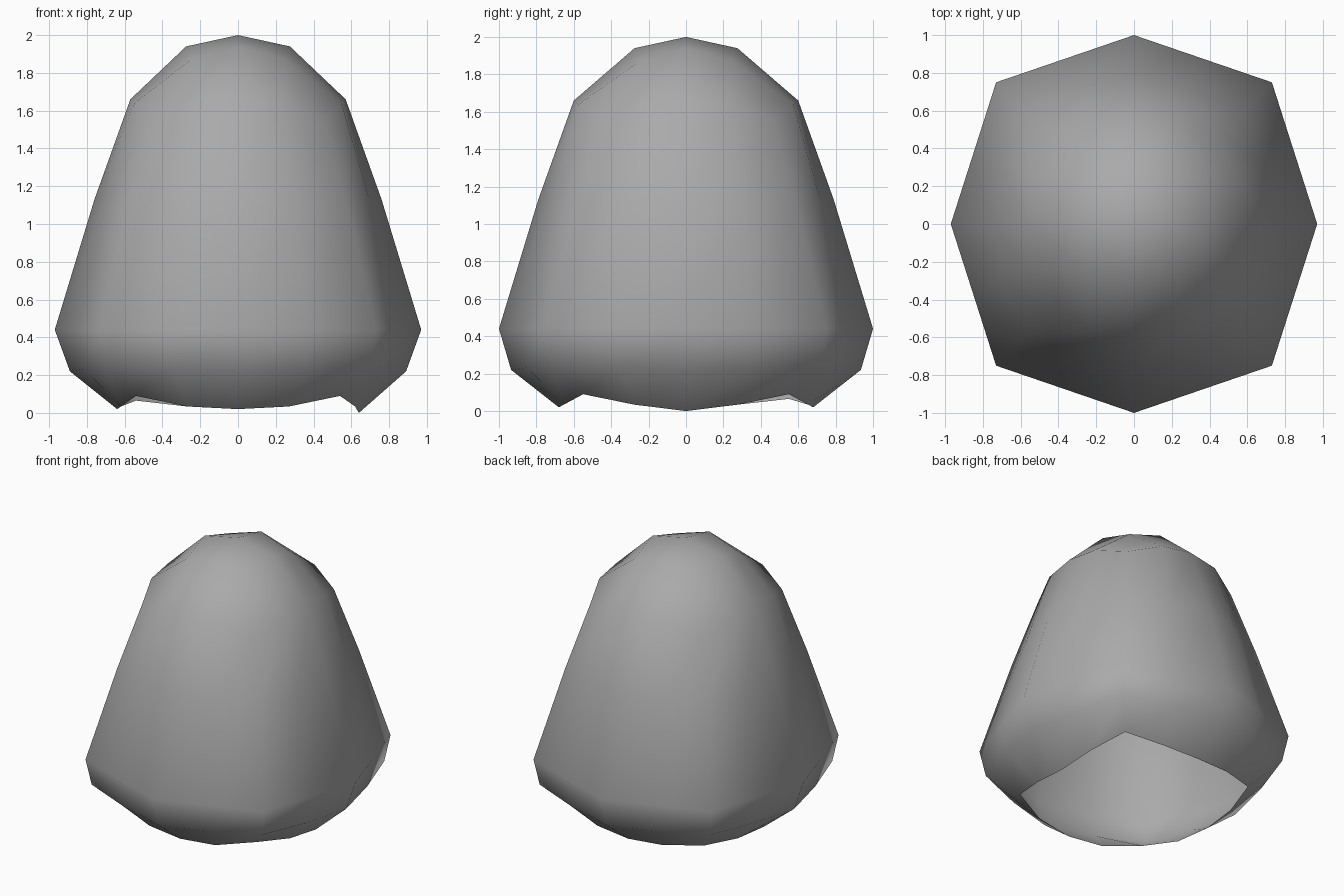
import bpy
import bmesh

cube = bpy.data.objects.get("Cube")
if cube:
    bpy.data.objects.remove(cube, do_unlink=True)


def make_material(name, rgb):
    mat = bpy.data.materials.new(name)
    mat.use_nodes = True
    color = (*rgb, 1.0)
    mat.diffuse_color = color
    mat.node_tree.nodes["Principled BSDF"].inputs["Base Color"].default_value = color
    return mat


def ring(bm, mid, corner, z_mid, z_corner, bulge):
    """Rounded-square loop of 16 points: each side runs corner, half, middle, half."""
    weight = {1: 0, 0.5: bulge, 0: 1}
    (mx, my), (cx, cy) = mid, corner
    points = []
    for side in range(4):
        s = 1 if side < 2 else -1
        for t in (-1, -0.5, 0, 0.5):
            w = weight[abs(t)]
            z = z_corner + (z_mid - z_corner) * w
            if side % 2 == 0:
                p = (s * (cx + (mx - cx) * w), s * t * cy, z)
            else:
                p = (-s * t * cx, s * (cy + (my - cy) * w), z)
            points.append(bm.verts.new(p))
    return points


bm = bmesh.new()

# Wall loops from the open rim up to the shoulder
walls = [
    ring(bm, (0.64, 0.68), (0.54, 0.55), 0.02, 0.09, 0.8),
    ring(bm, (0.89, 0.935), (0.70, 0.72), 0.22, 0.25, 0.6),
    ring(bm, (0.97, 1.0), (0.73, 0.75), 0.44, 0.44, 0.5),
    ring(bm, (0.76, 0.79), (0.58, 0.59), 1.13, 1.1, 0.65),
    ring(bm, (0.57, 0.60), (0.46, 0.47), 1.66, 1.56, 0.8),
]

# Slightly uneven rim
rim = walls[0]
rim[2].co.z = 0.0
rim[8].co.z = 0.065

for low, high in zip(walls, walls[1:]):
    for i in range(16):
        j = (i + 1) % 16
        bm.faces.new((low[i], low[j], high[j], high[i]))

# Domed cap as a square grid
outer = walls[-1]
inner = []
for i in range(8):
    side, is_mid = divmod(i, 2)
    s = 1 if side < 2 else -1
    along = 0 if is_mid else -1
    x, y = (s, s * along) if side % 2 == 0 else (-s * along, s)
    size, z = (0.275, 1.94) if is_mid else (0.25, 1.87)
    inner.append(bm.verts.new((x * size, y * size, z)))
peak = bm.verts.new((0, 0, 2))
for k in range(4):
    o, n = 4 * k, 2 * k
    after = inner[(n + 2) % 8]
    bm.faces.new((outer[o - 1], outer[o], outer[o + 1], inner[n]))
    bm.faces.new((outer[o + 1], outer[o + 2], inner[n + 1], inner[n]))
    bm.faces.new((outer[o + 2], outer[o + 3], after, inner[n + 1]))
    bm.faces.new((inner[n - 1], inner[n], inner[n + 1], peak))

bmesh.ops.recalc_face_normals(bm, faces=bm.faces)
for face in bm.faces:
    face.smooth = True

# Hollow shell object
mesh = bpy.data.meshes.new("hollow_shell")
bm.to_mesh(mesh)
bm.free()
mesh.materials.append(make_material("mid_grey", (0.4, 0.4, 0.4)))
shell = bpy.data.objects.new("hollow_shell", mesh)
bpy.context.collection.objects.link(shell)
